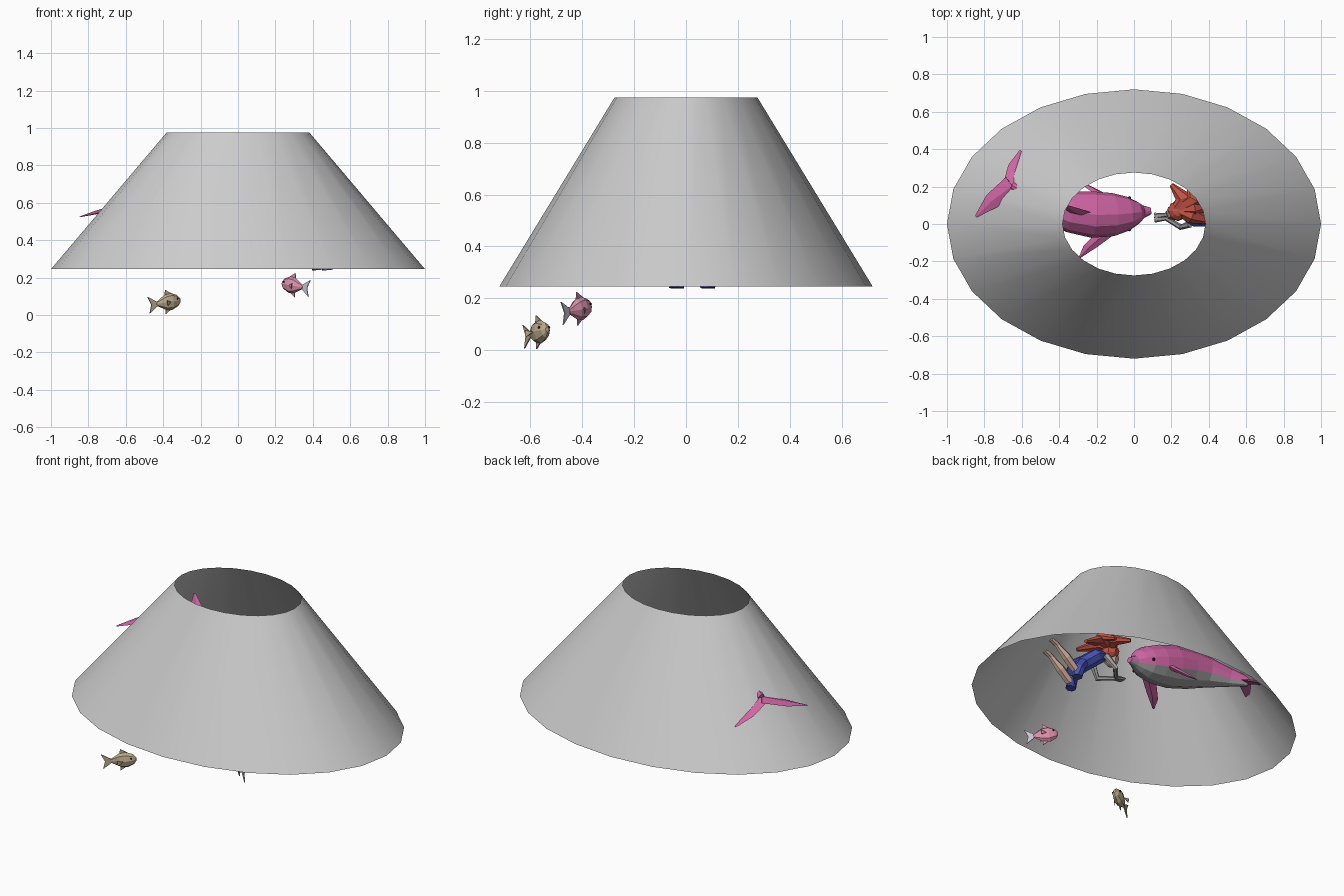
import bpy, bmesh, math
from mathutils import Vector as V

if "Cube" in bpy.data.objects:
    bpy.data.objects.remove(bpy.data.objects["Cube"])

MATS = {}
COL = dict(pink=(.62, .13, .37, 1), grey=(.36, .36, .37, 1), tan=(.5, .4, .26, 1),
           rose=(.7, .28, .4, 1), lilac=(.6, .55, .65, 1), blue=(.07, .09, .5, 1),
           skin=(.62, .42, .32, 1), red=(.55, .09, .06, 1), black=(.02, .02, .02, 1))


def mat(c):
    if c not in MATS:
        MATS[c] = bpy.data.materials.new(c)
        MATS[c].diffuse_color = COL[c]
    return MATS[c]


def finish(name, bm, color=None):
    bmesh.ops.recalc_face_normals(bm, faces=bm.faces)
    me = bpy.data.meshes.new(name)
    bm.to_mesh(me)
    bm.free()
    if color:
        me.materials.append(mat(color))
    ob = bpy.data.objects.new(name, me)
    bpy.context.collection.objects.link(ob)
    return ob


def loft(name, rings, n, color=None, caps=True):
    """Rings are (centre, half axis u, half axis v)."""
    bm = bmesh.new()
    rows = [[bm.verts.new(c + u * math.cos(2 * math.pi * i / n) + v * math.sin(2 * math.pi * i / n))
             for i in range(n)] for c, u, v in rings]
    for a, b in zip(rows, rows[1:]):
        for i in range(n):
            j = (i + 1) % n
            bm.faces.new((a[i], a[j], b[j], b[i]))
    if caps:
        bm.faces.new(rows[0])
        bm.faces.new(rows[-1])
    return finish(name, bm, color)


def tube(name, stations, n, color):
    """Stations are (point, side radius, upward radius)."""
    pts = [V(s[0]) for s in stations]
    rings = []
    for i, (_, rs, ru) in enumerate(stations):
        t = (pts[min(i + 1, len(pts) - 1)] - pts[max(i - 1, 0)]).normalized()
        side = t.cross(V((0, 0, 1)))
        side = side.normalized() if side.length > .05 else V((0, 1, 0))
        rings.append((pts[i], side * rs, side.cross(t) * ru))
    return loft(name, rings, n, color)


def slab(name, pts, normal, thick, color):
    bm = bmesh.new()
    o = V(normal).normalized() * thick / 2
    a = [bm.verts.new(V(p) + o) for p in pts]
    b = [bm.verts.new(V(p) - o) for p in pts]
    bm.faces.new(a)
    bm.faces.new(b[::-1])
    for i in range(len(a)):
        j = (i + 1) % len(a)
        bm.faces.new((a[i], b[i], b[j], a[j]))
    return finish(name, bm, color)


def fin(name, root, tip, chord, color, thick=.014):
    """Swept, tapering fin with a diamond section."""
    root, tip, chord = V(root), V(tip), V(chord)
    nrm = chord.cross(tip - root).normalized() * thick
    mid = root.lerp(tip, .55) + chord * .15
    return loft(name, [(root, chord, nrm), (mid, chord * .75, nrm * .7), (tip, chord * .12, nrm * .15)], 4, color)


def ball(name, c, r, color, seg=8, ring=6):
    bm = bmesh.new()
    bmesh.ops.create_uvsphere(bm, u_segments=seg, v_segments=ring, radius=1)
    for v in bm.verts:
        v.co = V((v.co.x * r[0], v.co.y * r[1], v.co.z * r[2])) + V(c)
    return finish(name, bm, color)


# Open elliptical shade
X, Y = V((1, 0, 0)), V((0, .72, 0))
shade = loft("shade", [(V((0, 0, .245)), X, Y), (V((0, 0, .975)), X * .382, Y * .382)], 24, caps=False)
bpy.context.view_layer.objects.active = shade
shade.select_set(True)
bpy.ops.object.shade_smooth_by_angle(angle=math.radians(30))
shade.select_set(False)

# Dolphin body with grey belly
body = tube("dolphin_body", [
    ((.09, .07, .50), .018, .016), ((.05, .066, .505), .034, .032), ((.02, .062, .52), .06, .065),
    ((-.03, .056, .535), .09, .09), ((-.11, .05, .555), .115, .108), ((-.22, .05, .58), .124, .118),
    ((-.34, .065, .60), .11, .108), ((-.45, .1, .605), .08, .085), ((-.56, .155, .59), .042, .055),
    ((-.65, .205, .575), .02, .028)], 12, "pink")
body.data.materials.append(mat("grey"))
for p in body.data.polygons:
    if p.normal.z < -.6:
        p.material_index = 1

# Dolphin fins and tail flukes
fin("dorsal_fin", (-.27, .055, .68), (-.36, .1, .83), (-.06, 0, .01), "pink")
fin("flipper_right", (-.14, -.04, .51), (-.29, -.18, .44), (-.05, .005, -.01), "pink")
fin("flipper_left", (-.14, .14, .51), (-.27, .22, .44), (-.05, .01, -.01), "pink")
fin("fluke_right", (-.65, .205, .575), (-.845, .04, .525), (-.035, .045, 0), "pink")
fin("fluke_left", (-.65, .205, .575), (-.607, .392, .465), (-.05, .01, 0), "pink")
for s, y in (("left", .14), ("right", -.03)):
    ball("dolphin_eye_" + s, (-.025, y, .515), (.009, .009, .009), "black", 6, 4)


# Small fish, placed from head to tail end
def fish(name, head, tail, color, tail_color):
    head, tail = V(head), V(tail)
    d = tail - head
    side = d.cross(V((0, 0, 1))).normalized()
    up = side.cross(d).normalized()
    at = lambda t, h, s=0: head + d * t + up * h + side * s
    tube(name + "_body", [(at(t, 0), a, b) for t, a, b in (
        (0, .008, .01), (.08, .02, .03), (.28, .029, .046), (.46, .025, .042),
        (.62, .013, .024), (.75, .005, .01))], 8, color)
    slab(name + "_tail", [at(.7, .008), at(1, .045), at(.91, 0), at(1, -.045), at(.7, -.008)],
         side, .005, tail_color)
    slab(name + "_top_fin", [at(.22, .04), at(.42, .066), at(.47, .035)], side, .005, color)
    slab(name + "_belly_fin", [at(.3, -.04), at(.5, -.062), at(.48, -.034)], side, .005, color)
    for s in (-1, 1):
        slab(name + "_side_fin", [at(.35, 0, .026 * s), at(.52, .012, .042 * s), at(.52, -.016, .042 * s)],
             side, .004, color)
        ball(name + "_eye", at(.13, .012, .022 * s), (.005, .005, .005), "black", 6, 4)


fish("tan_fish", (-.31, -.535, .08), (-.478, -.625, .052), "tan", "tan")
fish("rose_fish", (.238, -.37, .17), (.382, -.478, .142), "rose", "lilac")

# Swimmer: torso, head
tube("torso", [((.28, .06, .45), .045, .03), ((.33, .05, .43), .065, .045), ((.39, .04, .38), .055, .045),
               ((.44, .03, .34), .06, .05), ((.47, .03, .31), .04, .03)], 8, "blue")
tube("neck", [((.29, .06, .45), .02, .02), ((.23, .06, .46), .02, .02)], 6, "skin")
ball("head", (.215, .06, .465), (.045, .042, .052), "skin")

# Swimmer limbs
for s, y, x in (("right", -.035, .43), ("left", .085, .485)):
    tube("thigh_" + s, [((.43, y * .6 + .015, .35), .038, .036), ((x - .01, y, .29), .036, .036),
                        ((x - .005, y, .24), .03, .03)], 7, "blue")
    tube("calf_" + s, [((x, y, .275), .024, .024), ((x + .08, y + .01, .33), .026, .026),
                       ((x + .15, y + .01, .385), .014, .014)], 6, "skin")
    tube("foot_" + s, [((x + .14, y + .01, .38), .017, .014), ((x + .19, y + .01, .4), .02, .008)], 6, "skin")
    sy = .06 + (.06 if s == "left" else -.06)
    tube("arm_" + s, [((.3, sy, .43), .019, .019), ((.25, sy + (y - .02) * .3, .36), .016, .016),
                      ((.17, .035 + y * .15, .37), .012, .012), ((.11, .03 + y * .15, .38), .018, .008)], 6, "grey")

# Swimmer hair
ball("hair_cap", (.235, .07, .495), (.055, .055, .045), "red")
for i, (mid, tip) in enumerate((((.27, .14, .53), (.2, .21, .52)), ((.32, .13, .54), (.3, .2, .5)),
                                ((.32, .09, .53), (.44, .11, .47)), ((.31, .05, .52), (.42, .01, .47)))):
    tube("hair_lock_%d" % i, [((.23, .08, .51), .03, .03), (mid, .048, .03), (tip, .012, .01)], 6, "red")

for m in bpy.data.materials:
    if m.users and not m.is_grease_pencil:
        m.use_nodes = True
        m.node_tree.nodes["Principled BSDF"].inputs["Base Color"].default_value = m.diffuse_color
